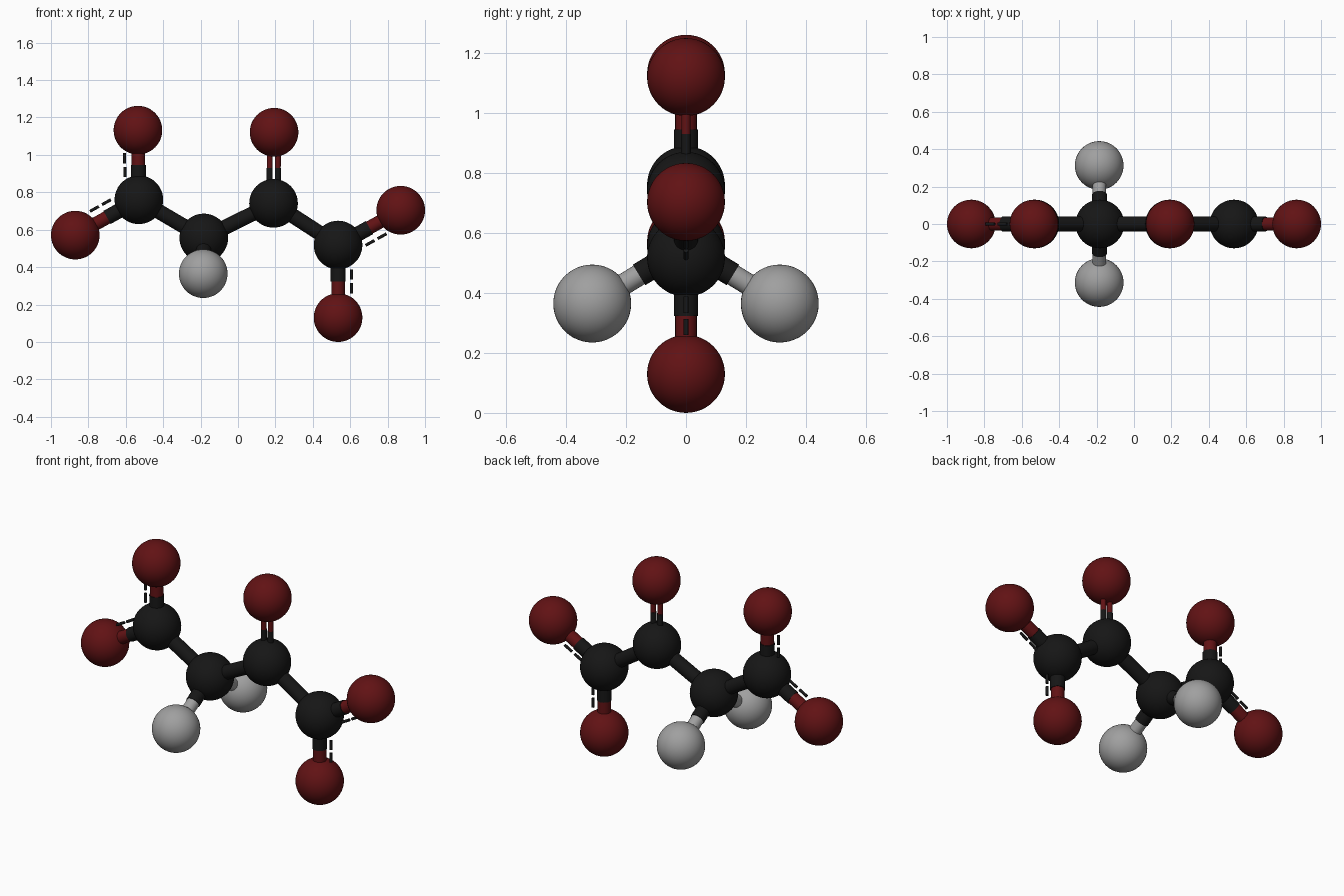
import bpy
from mathutils import Vector

if "Cube" in bpy.data.objects:
    bpy.data.objects.remove(bpy.data.objects["Cube"])


def material(name, rgb):
    m = bpy.data.materials.new(name)
    m.diffuse_color = (*rgb, 1)
    m.use_nodes = True
    m.node_tree.nodes["Principled BSDF"].inputs["Base Color"].default_value = m.diffuse_color
    return m


black = material("carbon_black", (0.008, 0.008, 0.008))
red = material("oxygen_red", (0.12, 0.006, 0.007))
grey = material("hydrogen_grey", (0.35, 0.35, 0.35))


def finish(name, mat):
    o = bpy.context.object
    o.name = name
    o.data.materials.append(mat)
    bpy.ops.object.shade_smooth_by_angle()


def ball(name, p, mat):
    bpy.ops.mesh.primitive_uv_sphere_add(segments=48, ring_count=24, radius=0.13, location=p)
    finish(name, mat)


def rod(name, a, b, r, mat):
    d = b - a
    bpy.ops.mesh.primitive_cylinder_add(vertices=24, radius=r, depth=d.length, location=(a + b) / 2,
                                        rotation=d.to_track_quat('Z', 'Y').to_euler())
    finish(name, mat)


def split_rod(name, a, b, mat, r1=0.04, r2=0.036):
    # carbon-coloured half, then a slightly thinner half in the end atom's colour
    mid = (a + b) / 2
    rod(name + "_inner", a, mid, r1, black)
    rod(name + "_outer", mid, b, r2, mat)


# Carbon chain
carbons = [Vector(p) for p in ((-0.53, 0, 0.76), (-0.183, 0, 0.556), (0.19, 0, 0.741), (0.535, 0, 0.518))]
for c in carbons:
    ball("carbon_ball", c, black)
for a, b in zip(carbons, carbons[1:]):
    rod("chain_bond", a, b, 0.04, black)

# Hydrogens
for s in (-1, 1):
    h = Vector((-0.186, s * 0.313, 0.365))
    ball("hydrogen_ball", h, grey)
    split_rod("hydrogen_bond", carbons[1], h, grey)

# Double-bonded oxygen: two thin parallel rods
o = Vector((0.193, 0, 1.121))
ball("oxygen_ball", o, red)
for s in (-1, 1):
    off = Vector((s * 0.022, 0, 0))
    split_rod("double_bond", carbons[2] + off, o + off, red, 0.016, 0.015)

# End oxygens: thick bond with a dashed line alongside (side picks which flank)
ends = ((0, (-0.535, 0, 1.132), -1), (0, (-0.87, 0, 0.571), 1),
        (3, (0.87, 0, 0.704), 1), (3, (0.535, 0, 0.13), -1))
for i, p, side in ends:
    c, o = carbons[i], Vector(p)
    ball("oxygen_ball", o, red)
    split_rod("end_bond", c, o, red)
    d = (o - c).normalized()
    mid = (c + o) / 2 + Vector((d.z, 0, -d.x)) * 0.073 * side
    for t in (-0.037, 0.037):
        rod("bond_dash", mid + d * (t - 0.027), mid + d * (t + 0.027), 0.008, black)
